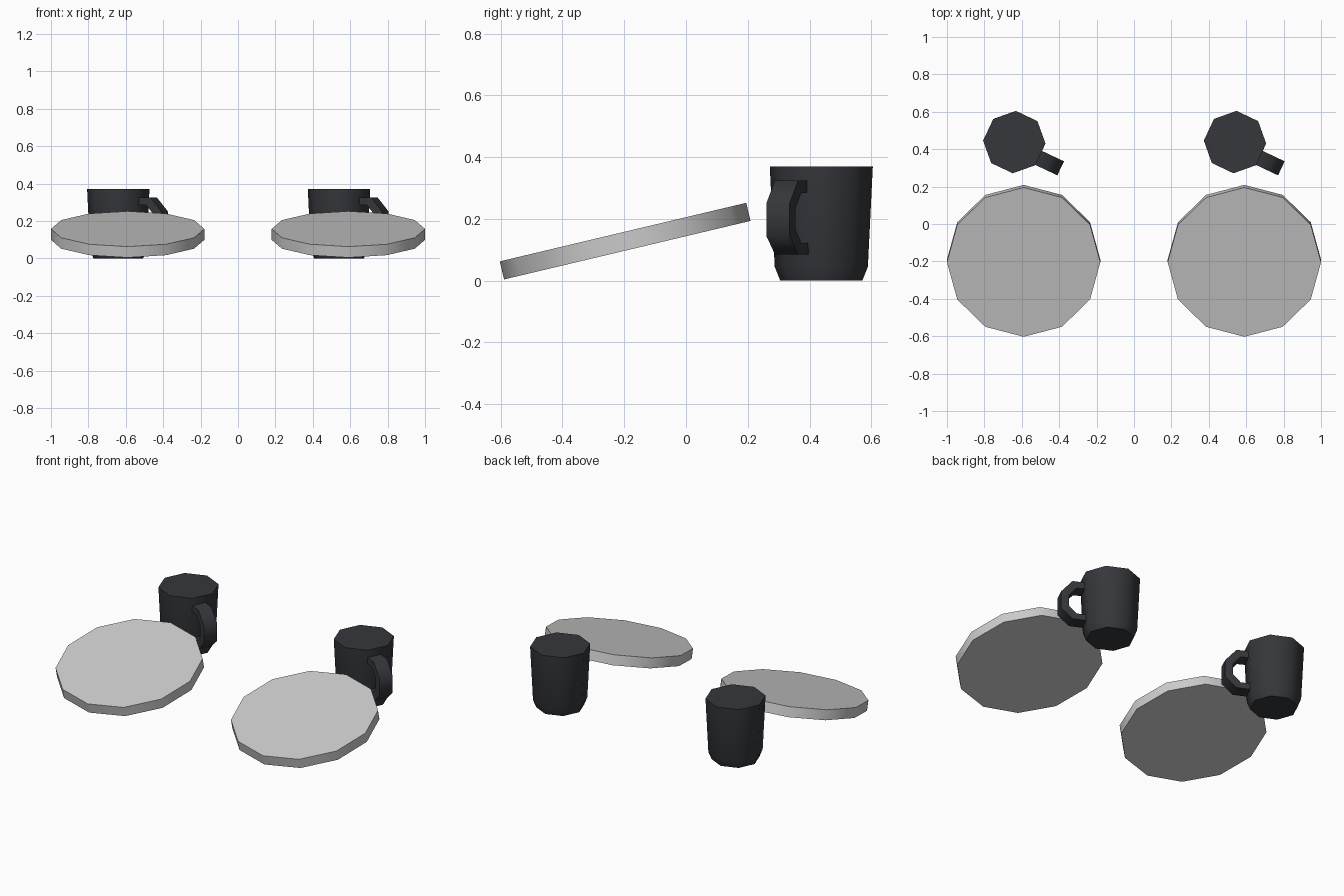
import bpy, bmesh
from math import sin, cos, pi, radians, atan2
from mathutils import Matrix

if "Cube" in bpy.data.objects:
    bpy.data.objects.remove(bpy.data.objects["Cube"])

dark = bpy.data.materials.new("dark_glaze")
dark.diffuse_color = (0.035, 0.038, 0.044, 1)
dark.use_nodes = True
dark.node_tree.nodes["Principled BSDF"].inputs["Base Color"].default_value = dark.diffuse_color


def finish(name, bm, matrix, mat=None):
    bmesh.ops.recalc_face_normals(bm, faces=bm.faces)
    me = bpy.data.meshes.new(name)
    bm.to_mesh(me)
    bm.free()
    ob = bpy.data.objects.new(name, me)
    bpy.context.collection.objects.link(ob)
    ob.matrix_world = matrix
    if mat:
        me.materials.append(mat)
    bpy.ops.object.select_all(action='DESELECT')
    ob.select_set(True)
    bpy.context.view_layer.objects.active = ob
    bpy.ops.object.shade_smooth_by_angle(angle=radians(50))
    return ob


def lathe(profile, sides):
    """Closed solid from (radius, z) rings."""
    bm = bmesh.new()
    rings = [[bm.verts.new((r * cos(2 * pi * i / sides), r * sin(2 * pi * i / sides), z))
              for i in range(sides)] for r, z in profile]
    for a, b in zip(rings, rings[1:]):
        for i in range(sides):
            j = (i + 1) % sides
            bm.faces.new((a[i], a[j], b[j], b[i]))
    bm.faces.new(rings[0])
    bm.faces.new(rings[-1])
    return bm


def strap(outer, inner, y, width):
    """Strip between two (x, z) paths, given a width along y."""
    bm = bmesh.new()
    rings = [[bm.verts.new((p[0], y + s * width / 2, p[1]))
              for p, s in ((o, -1), (o, 1), (i, 1), (i, -1))]
             for o, i in zip(outer, inner)]
    for a, b in zip(rings, rings[1:]):
        for i in range(4):
            j = (i + 1) % 4
            bm.faces.new((a[i], a[j], b[j], b[i]))
    bm.faces.new(rings[0])
    bm.faces.new(rings[-1])
    return bm


cup_profile = [(0.133, 0), (0.151, 0.045), (0.167, 0.37)]
handle_outer = [(0.13, 0.325), (0.219, 0.325), (0.284, 0.25), (0.284, 0.145), (0.219, 0.085), (0.13, 0.085)]
handle_inner = [(0.13, 0.286), (0.195, 0.284), (0.238, 0.235), (0.238, 0.165), (0.195, 0.122), (0.13, 0.122)]

for side, x in (("left", -0.59), ("right", 0.59)):
    # tilted twelve-sided plate
    tilt = Matrix.Translation((x, -0.197, 0.128)) @ Matrix.Rotation(atan2(0.19, 0.80), 4, 'X')
    finish(side + "_plate", lathe([(0.41, -0.03), (0.41, 0.03)], 12), tilt)
    # mug body and handle, turned towards the front right
    place = Matrix.Translation((x - 0.05, 0.438, 0)) @ Matrix.Rotation(radians(-25.3), 4, 'Z')
    body = place @ Matrix.Rotation(radians(22.5), 4, 'Z')
    finish(side + "_mug", lathe(cup_profile, 8), body, dark)
    finish(side + "_handle", strap(handle_outer, handle_inner, -0.021, 0.083), place, dark)
